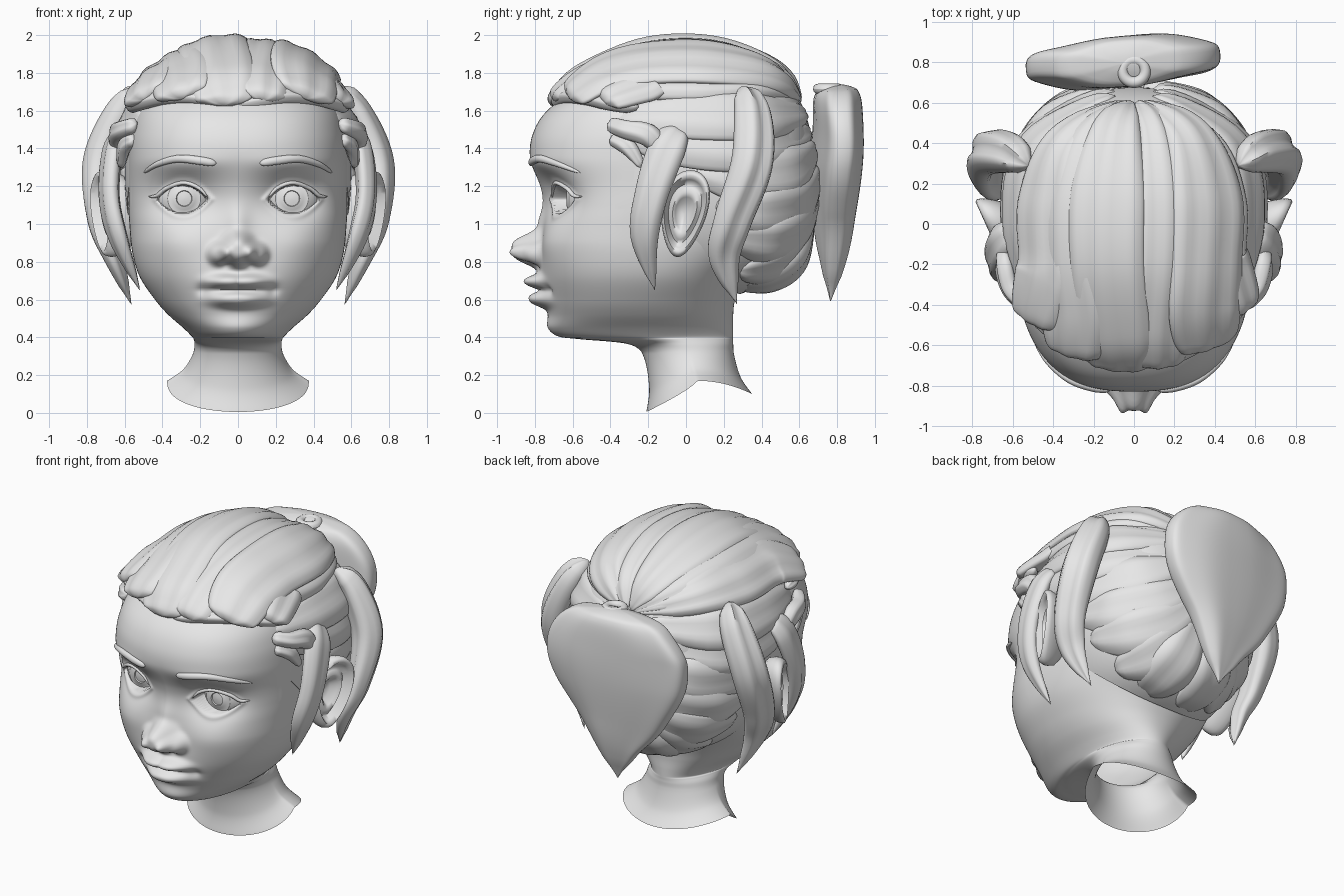
import bpy, bmesh, math
from mathutils import Vector
from mathutils.bvhtree import BVHTree

cube = bpy.data.objects.get("Cube")
if cube:
    bpy.data.objects.remove(cube, do_unlink=True)

# One plain clay material
clay = bpy.data.materials.new("light_grey_clay")
clay.use_nodes = True
clay.diffuse_color = (0.8, 0.8, 0.8, 1)
clay.node_tree.nodes["Principled BSDF"].inputs["Base Color"].default_value = (0.8, 0.8, 0.8, 1)


def clamp(v):
    return max(0.0, min(1.0, v))


def smooth_rows(rows, steps):
    """Catmull-Rom interpolation of equal-length rows of numbers."""
    out = []
    last = len(rows) - 1
    for i in range(last):
        quad = [rows[max(i - 1, 0)], rows[i], rows[i + 1], rows[min(i + 2, last)]]
        for s in range(steps):
            t = s / steps
            out.append([0.5 * (2 * b + (c - a) * t + (2 * a - 5 * b + 4 * c - d) * t * t
                               + (3 * b - a - 3 * c + d) * t ** 3) for a, b, c, d in zip(*quad)])
    out.append(list(rows[last]))
    return out


def finish(name, bm, angle=50):
    bmesh.ops.recalc_face_normals(bm, faces=bm.faces)
    mesh = bpy.data.meshes.new(name)
    bm.to_mesh(mesh)
    bm.free()
    mesh.materials.append(clay)
    for p in mesh.polygons:
        p.use_smooth = True
    mesh.set_sharp_from_angle(angle=math.radians(angle))
    obj = bpy.data.objects.new(name, mesh)
    bpy.context.collection.objects.link(obj)
    return obj


def loft(name, rings, close_start=True, close_end=True, angle=50):
    bm = bmesh.new()
    rows = [[bm.verts.new(p) for p in ring] for ring in rings]
    n = len(rows[0])
    for a, b in zip(rows, rows[1:]):
        for i in range(n):
            j = (i + 1) % n
            bm.faces.new((a[i], a[j], b[j], b[i]))
    if close_start:
        bm.faces.new(rows[0])
    if close_end:
        bm.faces.new(rows[-1])
    return finish(name, bm, angle)


CENTRE = Vector((0, 0, 1.25))


def strand(name, keys, groove=0.12, folds=5, segs=24, box=1.0):
    """Flat tapered lock; keys are x, y, z, half width, half thickness."""
    rows = smooth_rows(keys, 8)
    pts = [Vector(r[:3]) for r in rows]
    rings = []
    for i, r in enumerate(rows):
        u = i / (len(rows) - 1)
        f = max(0.06, min(1, math.sqrt(u / 0.1), math.sqrt((1 - u) / 0.1)))
        along = (pts[min(i + 1, len(pts) - 1)] - pts[max(i - 1, 0)]).normalized()
        out = pts[i] - CENTRE
        out = (out - along * out.dot(along)).normalized()
        side = along.cross(out)
        w, th = max(r[3], 0.004) * f, max(r[4], 0.004) * f
        ring = []
        for k in range(segs):
            a = math.tau * k / segs
            ripple = 1 + groove * math.cos(folds * a + 2 * u)
            c, s = (math.copysign(abs(v) ** box, v) for v in (math.cos(a), math.sin(a)))
            ring.append(pts[i] + side * w * c + out * th * s * ripple)
        rings.append(ring)
    return loft(name, rings)


def mirrored(name, keys, **kw):
    for label, s in (("left_", 1), ("right_", -1)):
        strand(label + name, [(k[0] * s, *k[1:]) for k in keys], **kw)


# Face relief: centre x, centre z, size x, size z, height, edge sharpness
BUMPS = [
    (0, .864, .085, .085, .15, 1.7), (0, .99, .06, .1, .03, 1),        # nose tip, bridge
    (.1, .842, .056, .056, .08, 1.8), (.06, .785, .03, .014, -.02, 1),  # wing, nostril
    (.05, .695, .11, .036, .085, 1.3), (0, .6, .14, .042, .08, 1.4),   # lips
    (0, .648, .17, .01, -.015, 1.5), (.19, .65, .03, .03, -.015, 1),   # mouth line, corner
    (0, .45, .12, .06, .01, 1), (0, .66, .2, .13, .015, 1),            # chin, muzzle
    (.29, 1.15, .17, .12, -.09, 1), (.33, .9, .16, .14, .025, 1),      # socket, cheek
    (.3, 1.32, .2, .05, .015, 1),                                      # brow ridge
]


def relief(x, z):
    x = abs(x)
    total = sum(h * math.exp(-(((x - cx) / sx) ** 2 + ((z - cz) / sz) ** 2) ** p)
                for cx, cz, sx, sz, h, p in BUMPS)
    # Almond eye opening with a raised lid rim
    d = .075 * (1 - ((x - .29) / .135) ** 2) - abs(z - 1.13)
    s = clamp(d / .012)
    return total - .13 * s * s * (3 - 2 * s) + .013 * math.exp(-((d + .015) / .018) ** 2)


# Head and neck: height, front y, back y, half width, y of the widest point
HEAD = [
    (.17, -.21, .35, .375, .06), (.23, -.195, .29, .29, .04), (.31, -.225, .255, .24, .02),
    (.365, -.31, .25, .23, -.03), (.39, -.56, .25, .235, -.12), (.405, -.67, .25, .245, -.2),
    (.45, -.72, .25, .29, -.23), (.52, -.725, .25, .37, -.25), (.6, -.74, .26, .44, -.25),
    (.72, -.765, .3, .52, -.22), (.85, -.765, .4, .56, -.2), (1.0, -.755, .5, .575, -.18),
    (1.1, -.755, .55, .58, -.16), (1.2, -.775, .58, .58, -.15), (1.35, -.825, .6, .58, -.15),
    (1.48, -.81, .6, .57, -.12), (1.6, -.735, .57, .53, -.1), (1.72, -.57, .48, .44, -.05),
    (1.82, -.33, .33, .28, 0), (1.87, -.04, .04, .04, 0),
]
SEGS = 224
rings = []
for z, front, back, hw, cy in smooth_rows(HEAD, 11):
    n = 2 + .5 * clamp((z - .4) / .5)
    low = clamp((.32 - z) / .15)
    ring = []
    for i in range(SEGS):
        t = math.tau * i / SEGS
        a = t - .4 * math.sin(t)
        c, s = math.cos(a), math.sin(a)
        r = (abs(c) ** n + abs(s) ** n) ** (-1 / n)
        x = hw * s * r
        y = cy + (cy - front if c > 0 else back - cy) * -c * r
        if y < -.35 and z > .4:
            y -= relief(x, z)
        drop = .165 * c ** .8 if c > 0 else .07 * c * c
        ring.append((x, y, z - low * drop))
    rings.append(ring)
head = loft("head_and_neck", rings, close_start=False, angle=80)
tree = BVHTree.FromPolygons([v.co for v in head.data.vertices],
                            [p.vertices[:] for p in head.data.polygons])


def on_face(x, z, w, t):
    hit = tree.ray_cast(Vector((x, -3, z)), Vector((0, 1, 0)))[0]
    return (x, (hit.y if hit else -.6) - .004, z, w, t)


# Eyebrows and upper lashes follow the face surface
mirrored("eyebrow", [on_face(*k) for k in (
    (.115, 1.32, .018, .014), (.2, 1.335, .022, .018), (.32, 1.345, .02, .018),
    (.43, 1.315, .015, .014), (.5, 1.27, .008, .008))], groove=0)
mirrored("upper_lash", [on_face(*k) for k in (
    (.16, 1.14, .005, .006), (.21, 1.192, .01, .01), (.29, 1.218, .011, .012),
    (.38, 1.188, .011, .012), (.43, 1.15, .01, .012), (.475, 1.145, .004, .006))], groove=0)

# Eyeballs with stepped iris and pupil; ears with a rolled rim
EYE = [(.001, .012), (.02, .012), (.039, .012), (.042, .003), (.06, .003), (.083, .003),
       (.087, 0), (.1, 0), (.115, 0), (.13, 0), (.148, 0), (.16, 0), (.165, 0)]
EAR = [(.4, -.16), (.9, -.07), (.98, -.02), (1, .01), (.96, .04), (.87, .05), (.78, .025),
       (.68, -.005), (.6, .005), (.5, .02), (.38, .005), (.25, -.03), (.02, -.035)]
circle = [math.tau * i / 48 for i in range(48)]
for label, s in (("left_", 1), ("right_", -1)):
    loft(label + "eyeball", [[(s * .285 + r * math.cos(a),
                               -.475 - math.sqrt(max(.165 ** 2 - r * r, 0)) + step,
                               1.135 + r * math.sin(a)) for a in circle]
                             for r, step in EYE], close_end=False, angle=35)
    ear = []
    for r, h in EAR:
        ring = []
        for a in circle:
            dz = .23 * r * math.sin(a)
            y = -.01 + .145 * r * math.cos(a) * (.84 + .22 * math.sin(a)) + .15 * dz
            ring.append((s * (.625 + .45 * (y + .13) + h), y, 1.055 + dz))
        ear.append(ring)
    loft(label + "ear", ear, angle=80)

# Hair cap: a rounded-box ellipsoid trimmed along the hairline
CAP, SEMI, POWER = Vector((0, -.01, 1.27)), (.6, .685, .675), 2.5


def on_cap(p, lift=0.0):
    d = Vector(p) - CAP
    size = sum(abs(d[i] / SEMI[i]) ** POWER for i in range(3)) ** (1 / POWER)
    return CAP + d / size + d.normalized() * lift


bm = bmesh.new()
bmesh.ops.create_uvsphere(bm, u_segments=96, v_segments=64, radius=1)
for v in bm.verts:
    v.co = on_cap(v.co + CAP)
bmesh.ops.bisect_plane(bm, geom=bm.verts[:] + bm.edges[:] + bm.faces[:], dist=1e-5,
                       plane_co=(0, -.7, 1.65), plane_no=(0, .72, .69), clear_inner=True)
bmesh.ops.holes_fill(bm, edges=[e for e in bm.edges if e.is_boundary], sides=0)
finish("hair_cap", bm)


def cap_lock(points, widths, thicks, lifts):
    return [(*on_cap(p, l), w, t) for p, w, t, l in zip(points, widths, thicks, lifts)]


# Broad swept-back top locks fanning from the hairline to the tail:
# front x, y, z, crown x, width, lift
FRONT = [(-.07, -.7, 1.62, -.13, .19, -.004), (.13, -.68, 1.64, .16, .15, -.02),
         (-.28, -.62, 1.645, -.36, .18, -.022), (.34, -.58, 1.64, .39, .2, 0),
         (-.47, -.47, 1.64, -.54, .17, -.008), (.52, -.42, 1.63, .58, .14, -.02)]
for i, (x, y, z, crown, w, up) in enumerate(FRONT):
    path = [(x, y, z), (x * 1.06, y + .02, z + .07), ((x + crown) / 2, y + .15, z + .18),
            (crown, -.2, 1.9), (crown, .15, 1.9), (crown * .7, .45, 1.8), (crown * .12, .66, 1.68)]
    strand(f"top_lock_{i + 1}",
           cap_lock(path, (w * .6, w * .85, w, w, w, w * .7, .05),
                    (.03, .045, .055, .055, .055, .055, .04),
                    (.075, .06, .02 + up, up, up, up, 0)), folds=7, segs=32)

# Hairline edge tucked beneath the top locks
mirrored("hairline_edge", [(-.02, -.672, 1.625, .03, .035), (.1, -.668, 1.65, .04, .04),
                           (.24, -.63, 1.675, .04, .04), (.4, -.53, 1.67, .04, .04),
                           (.52, -.4, 1.64, .04, .04), (.575, -.25, 1.62, .04, .04)])

# Side and back locks drawn towards the tail
SIDE = [
    [(.56, -.42, 1.59), (.6, 0, 1.59), (.5, .4, 1.58), (.1, .68, 1.6)],
    [(.58, -.34, 1.48), (.62, 0, 1.44), (.52, .4, 1.42), (.1, .68, 1.5)],
    [(.6, .05, 1.28), (.58, .3, 1.25), (.4, .55, 1.28), (.1, .68, 1.42)],
    [(.58, .15, 1.1), (.5, .4, 1.06), (.3, .6, 1.12), (.05, .68, 1.3)],
    [(.5, .2, .95), (.42, .45, .91), (.25, .62, .98), (.05, .68, 1.2)],
    [(.35, .25, .8), (.3, .48, .76), (.2, .62, .86), (.05, .68, 1.1)],
]
for i, path in enumerate(SIDE):
    mirrored(f"side_lock_{i + 1}", cap_lock(path, (.06, .14, .14, .06), (.03, .05, .05, .05),
                                            (-.01, 0, 0, 0)))
mirrored("nape_lock", [(.14, .27, .69, .1, .04), (.15, .44, .71, .15, .06),
                       (.12, .59, .82, .15, .06), (.05, .64, 1.08, .08, .05)])

# Loose strands framing the ears, and small curls at the temples
mirrored("front_strand", [(.6, -.03, 1.51, .06, .03), (.66, -.1, 1.4, .1, .05),
                          (.68, -.185, 1.15, .09, .05), (.63, -.22, .92, .075, .045),
                          (.52, -.165, .65, .008, .008)])
mirrored("back_strand", [(.52, .29, 1.72, .05, .05), (.615, .35, 1.59, .1, .08),
                         (.72, .35, 1.32, .115, .09), (.72, .25, 1.02, .105, .065),
                         (.655, .205, .82, .085, .045), (.565, .27, .575, .008, .008)], groove=.18)
mirrored("upper_curl", [(.54, -.41, 1.53, .04, .03), (.61, -.32, 1.5, .05, .045),
                        (.64, -.2, 1.47, .06, .045), (.63, -.12, 1.38, .04, .03)])
mirrored("lower_curl", [(.55, -.4, 1.45, .03, .025), (.6, -.31, 1.41, .045, .035),
                        (.62, -.23, 1.3, .02, .02)])

# Kite-shaped tail and the tie at its root
strand("tail", [(-.05, .795, 1.74, .16, .07), (-.05, .8, 1.67, .34, .11),
                (-.05, .805, 1.5, .47, .115), (-.06, .795, 1.28, .46, .115),
                (-.06, .785, 1.04, .32, .095), (-.04, .78, .82, .16, .065),
                (-.03, .765, .59, .01, .01)], groove=.1, folds=4, segs=64, box=.7)
tie = [[((.055 + .028 * math.cos(b)) * math.cos(a), .755 + (.055 + .028 * math.cos(b)) * math.sin(a),
         1.715 + .028 * math.sin(b)) for a in circle]
       for b in [math.tau * k / 12 for k in range(13)]]
loft("hair_tie", tie, False, False)
